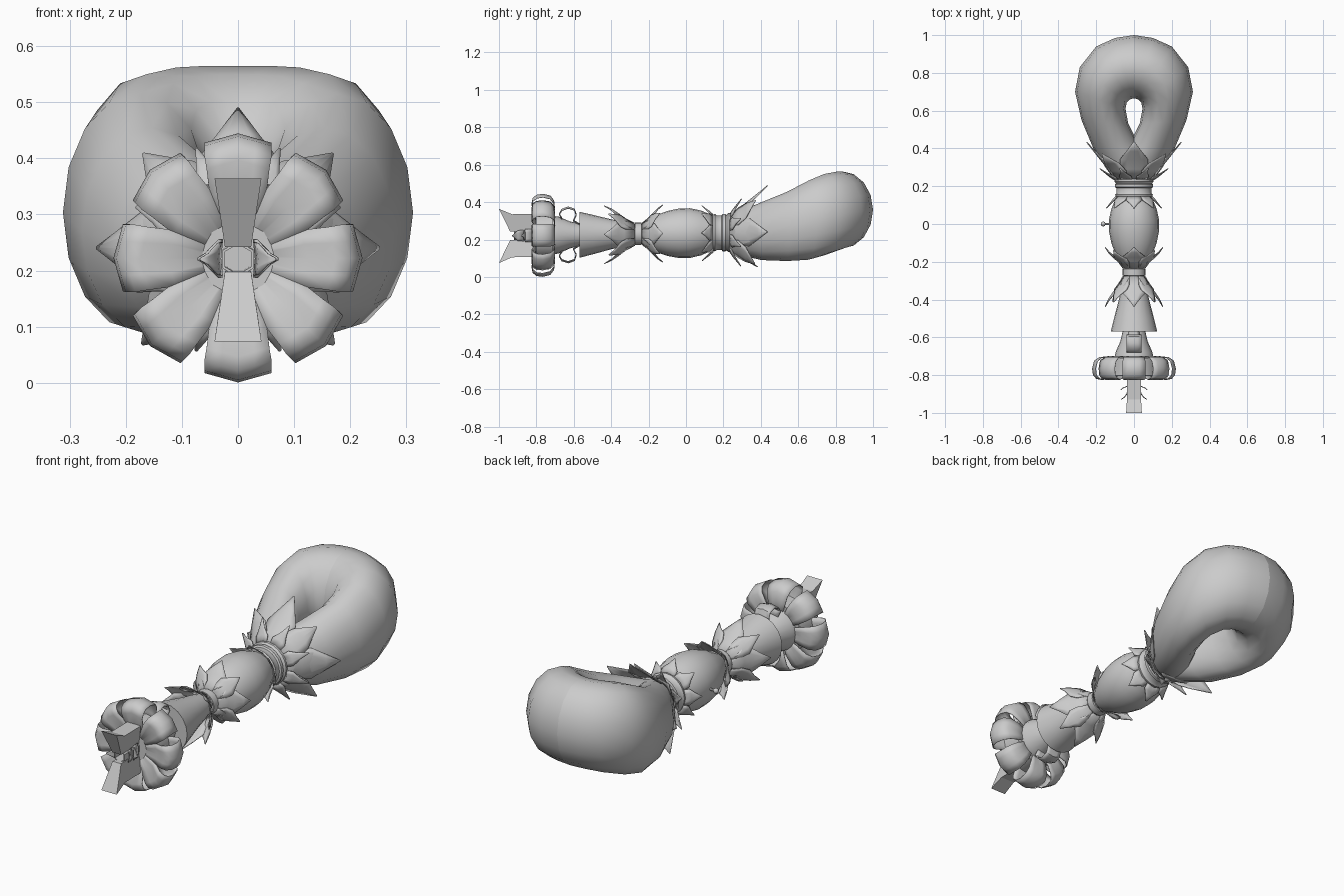
import bpy, bmesh, math
from mathutils import Vector

GREY = bpy.data.materials.new("grey")
GREY.diffuse_color = (0.6, 0.6, 0.6, 1)


def axis_z(y):
    return 0.234 + 0.015 * y


def place(y, r, a, w=0.0):
    """Point at radius r and angle a from the top, shifted sideways by w."""
    return Vector((r * math.sin(a) + w * math.cos(a), y,
                   axis_z(y) + r * math.cos(a) - w * math.sin(a)))


def finish(name, bm, angle=40, thick=0.0):
    bmesh.ops.remove_doubles(bm, verts=bm.verts, dist=0.0002)
    bmesh.ops.recalc_face_normals(bm, faces=bm.faces)
    me = bpy.data.meshes.new(name)
    bm.to_mesh(me)
    bm.free()
    me.materials.append(GREY)
    ob = bpy.data.objects.new(name, me)
    bpy.context.collection.objects.link(ob)
    if thick:
        mod = ob.modifiers.new("thickness", 'SOLIDIFY')
        mod.thickness = thick
    bpy.ops.object.select_all(action='DESELECT')
    ob.select_set(True)
    bpy.context.view_layer.objects.active = ob
    bpy.ops.object.shade_smooth_by_angle(angle=math.radians(angle))
    return ob


def skin(bm, rows, closed):
    """Join rows of points with quads."""
    vs = [[bm.verts.new(p) for p in row] for row in rows]
    n = len(vs[0])
    for a, b in zip(vs, vs[1:]):
        for i in range(n if closed else n - 1):
            j = (i + 1) % n
            bm.faces.new((a[i], a[j], b[j], b[i]))
    return vs


def lathe(name, profile, n=20, caps=True):
    bm = bmesh.new()
    vs = skin(bm, [[place(y, r, math.tau * i / n) for i in range(n)]
                   for y, r in profile], True)
    if caps:
        bm.faces.new(vs[0])
        bm.faces.new(vs[-1])
    return finish(name, bm)


def leaves(name, stations, angles, fold=0.25, thick=0.004, smooth=40):
    """Ring of leaves; stations are (y, radius, half width)."""
    bm = bmesh.new()
    for deg in angles:
        a = math.radians(deg)
        skin(bm, [[place(y, r - fold * w * abs(s), a, s * w) for s in (-1, -0.5, 0, 0.5, 1)]
                  for y, r, w in stations], False)
    return finish(name, bm, smooth, thick)


CROSS = (0, 90, 180, 270)
DIAG = (45, 135, 225, 315)
EIGHT = CROSS + DIAG

# Puffy teardrop loop: inner point, outer point, bottom and top of each section
sections = [((-0.09, 0.22), (0.09, 0.22), 0.15, 0.33),
            ((-0.09, 0.30), (0.145, 0.29), 0.115, 0.355),
            ((-0.03, 0.41), (0.215, 0.40), 0.09, 0.40),
            ((0.03, 0.53), (0.278, 0.55), 0.085, 0.455),
            ((0.045, 0.61), (0.312, 0.70), 0.092, 0.515),
            ((0.038, 0.645), (0.287, 0.83), 0.115, 0.55),
            ((0.02, 0.66), (0.20, 0.94), 0.14, 0.562),
            ((0.008, 0.664), (0.10, 0.985), 0.15, 0.565),
            ((0.0, 0.665), (0.0, 1.0), 0.152, 0.565)]
for side, label in ((1, "right"), (-1, "left")):
    rows = []
    for inner, outer, lo, hi in sections:
        row = []
        for k in range(16):
            t = math.tau * k / 16
            f = 0.5 + 0.5 * math.cos(t)
            row.append(Vector((side * (inner[0] + f * (outer[0] - inner[0])),
                               inner[1] + f * (outer[1] - inner[1]),
                               (lo + hi) / 2 + math.sin(t) * (hi - lo) / 2)))
        rows.append(row)
    bm = bmesh.new()
    skin(bm, rows, True)
    finish("loop_" + label, bm, 60)

# Turned stem parts
lathe("collar", [(0.135, 0.085), (0.14, 0.096), (0.155, 0.1), (0.165, 0.092), (0.19, 0.092),
                 (0.195, 0.1), (0.21, 0.1), (0.215, 0.095), (0.225, 0.104), (0.24, 0.104), (0.25, 0.09)])
lathe("belly", [(-0.235, 0.055), (-0.2, 0.075), (-0.15, 0.102), (-0.1, 0.12), (-0.04, 0.132),
                (0.02, 0.133), (0.08, 0.12), (0.15, 0.09)])
lathe("waist_ring", [(-0.275, 0.05), (-0.272, 0.06), (-0.238, 0.06), (-0.235, 0.05)])
lathe("bell", [(-0.57, 0.123), (-0.5, 0.106), (-0.4, 0.08), (-0.33, 0.065), (-0.27, 0.05)])
lathe("flower_neck", [(-0.72, 0.105), (-0.68, 0.098), (-0.62, 0.072), (-0.56, 0.058)])

# Knob on the left of the belly
bm = bmesh.new()
bmesh.ops.create_uvsphere(bm, u_segments=10, v_segments=6, radius=0.013)
bmesh.ops.translate(bm, verts=bm.verts, vec=(-0.163, 0, axis_z(0)))
pin = [[Vector((x, 0.006 * math.cos(t), axis_z(0) + 0.006 * math.sin(t)))
        for t in (i * math.tau / 8 for i in range(8))] for x in (-0.16, -0.12)]
skin(bm, pin, True)
finish("side_knob", bm)

# Leaf rings around the loop neck and waist
leaves("cup_leaves_long", [(0.235, 0.103, 0.04), (0.29, 0.135, 0.07), (0.34, 0.175, 0.075),
                           (0.385, 0.21, 0.04), (0.435, 0.25, 0.002)], (0, 90, 270))
leaves("cup_leaf_under", [(0.235, 0.103, 0.04), (0.29, 0.13, 0.07), (0.33, 0.155, 0.05),
                          (0.385, 0.185, 0.002)], (180,))
leaves("cup_leaves_diagonal", [(0.235, 0.103, 0.04), (0.28, 0.14, 0.065), (0.32, 0.18, 0.055),
                               (0.37, 0.24, 0.002)], DIAG)
leaves("cup_fringe", [(0.235, 0.106, 0.03), (0.25, 0.13, 0.035), (0.27, 0.16, 0.015),
                      (0.295, 0.195, 0.002)], (22.5, 67.5, 112.5, 157.5, 202.5, 247.5, 292.5, 337.5))
leaves("collar_fringe", [(0.145, 0.1, 0.038), (0.125, 0.118, 0.04), (0.105, 0.132, 0.018),
                         (0.085, 0.148, 0.002)], EIGHT)
for label, sign in (("back", 1), ("front", -1)):
    y0, step = -0.255 + 0.02 * sign, sign * 0.5 * (0.105 if sign > 0 else 0.155)
    for kind, angles, w in (("main", CROSS, 0.065), ("small", DIAG, 0.045)):
        k = 1 if kind == "main" else 0.85
        leaves("waist_leaves_%s_%s" % (label, kind),
               [(y0, 0.06, 0.02), (y0 + step * 0.7 * k, 0.088, w * 0.9), (y0 + step * 1.1 * k, 0.112, w),
                (y0 + step * 1.6 * k, 0.138, w * 0.45), (y0 + step * 2.1 * k, 0.155, 0.002)], angles)

# Curled petals above and below the flower neck
leaves("neck_curls", [(-0.56, 0.055, 0.025), (-0.6, 0.08, 0.035), (-0.585, 0.11, 0.04),
                      (-0.595, 0.14, 0.04), (-0.63, 0.152, 0.04), (-0.665, 0.14, 0.04),
                      (-0.68, 0.115, 0.04), (-0.665, 0.09, 0.035)], (0, 180), 0.2)

# Flower head: eight petals rolled over the rim
leaves("flower_petals", [(-0.8, 0.03, 0.012), (-0.808, 0.125, 0.05), (-0.825, 0.175, 0.056),
                         (-0.82, 0.2, 0.06), (-0.8, 0.217, 0.06), (-0.765, 0.222, 0.06),
                         (-0.725, 0.212, 0.06), (-0.705, 0.185, 0.055), (-0.7, 0.14, 0.045),
                         (-0.705, 0.06, 0.02)], EIGHT, 0.28, 0.004, 50)
lathe("flower_disc", [(-0.803, 0.128), (-0.71, 0.125)], 16)

# Fishtail blades, wider at the tips
section = [(-1.0, 0.145), (-0.93, 0.115), (-0.80, 0.115), (-0.80, 0.022), (-0.94, 0.022)]
for label, a in (("upper", 0), ("lower", math.pi)):
    bm = bmesh.new()
    rows = [[place(y, r, a, s * (0.02 + 0.15 * r)) for y, r in section] for s in (-1, 1)]
    vs = skin(bm, rows, True)
    for v in vs:
        bm.faces.new(v)
    finish("blade_" + label, bm, 20)

# Hollow six-sided stamen tube with pointed side leaves
lathe("stamen_tube", [(-0.8, 0.032), (-0.92, 0.032), (-0.92, 0.027), (-0.8, 0.027)], 6, False)
leaves("stamen_leaves", [(-0.82, 0.03, 0.034), (-0.86, 0.035, 0.034), (-0.87, 0.058, 0.01), (-0.88, 0.07, 0.002)],
       (90, 270), 0.1)
leaves("stamen_tips", [(-0.87, 0.03, 0.03), (-0.9, 0.036, 0.028), (-0.92, 0.052, 0.01), (-0.93, 0.066, 0.002)],
       (90, 270), 0.1)
